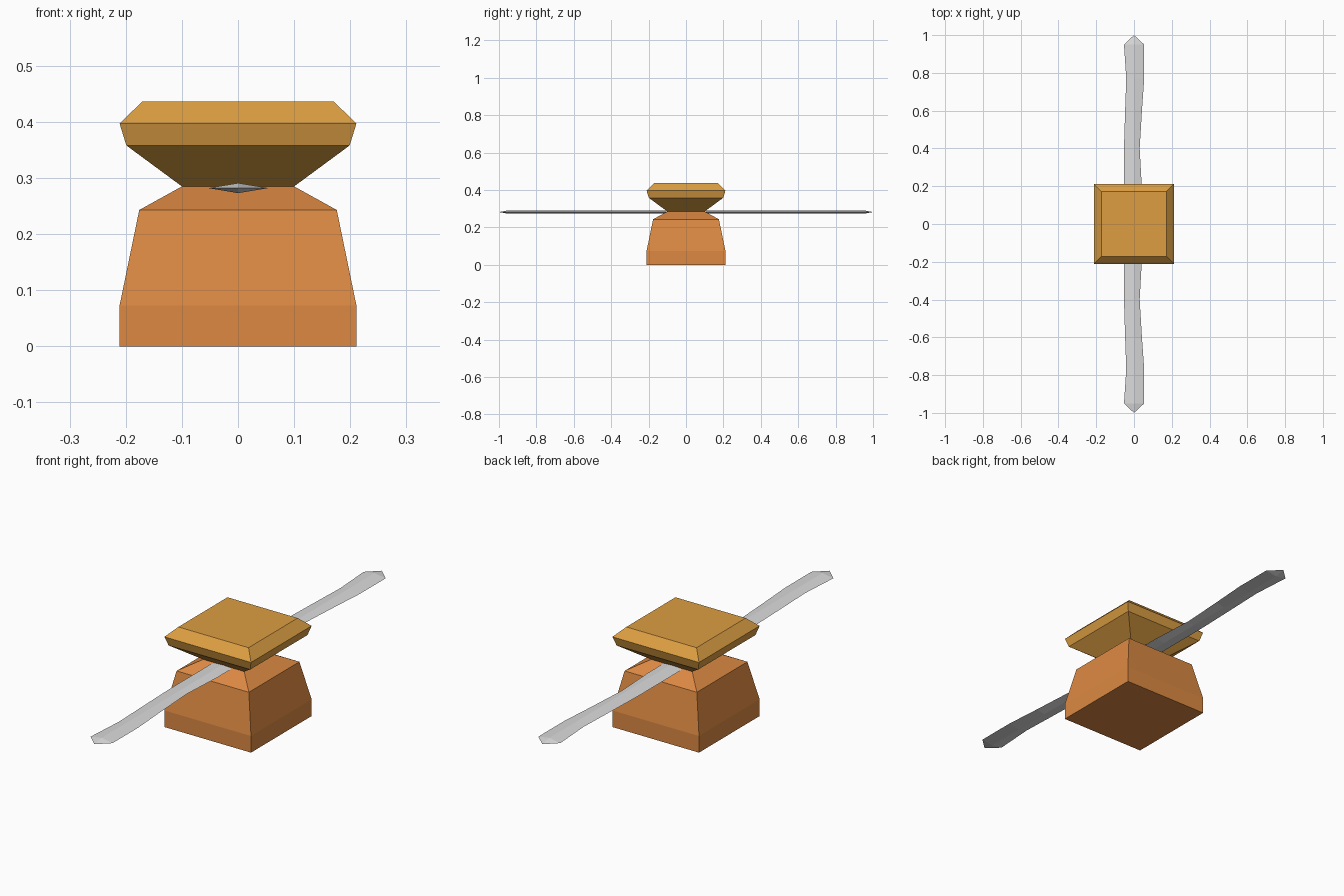
import bpy, bmesh

if "Cube" in bpy.data.objects:
    bpy.data.objects.remove(bpy.data.objects["Cube"])

def material(name, rgb):
    m = bpy.data.materials.new(name)
    lin = [((c / 255 + 0.055) / 1.055) ** 2.4 for c in rgb]
    m.diffuse_color = (*lin, 1)
    m.use_nodes = True
    m.node_tree.nodes["Principled BSDF"].inputs["Base Color"].default_value = m.diffuse_color
    return m

def loft(name, rings, mat, tips=None):
    """Join rings of four points; close the ends with faces or with tip points."""
    bm = bmesh.new()
    loops = [[bm.verts.new(p) for p in r] for r in rings]
    for a, b in zip(loops, loops[1:]):
        for i in range(4):
            j = (i + 1) % 4
            bm.faces.new((a[i], a[j], b[j], b[i]))
    for k, loop in enumerate((loops[0], loops[-1])):
        if tips:
            t = bm.verts.new(tips[k])
            for i in range(4):
                bm.faces.new((loop[i], loop[(i + 1) % 4], t))
        else:
            bm.faces.new(loop)
    bmesh.ops.recalc_face_normals(bm, faces=bm.faces)
    me = bpy.data.meshes.new(name)
    bm.to_mesh(me)
    bm.free()
    me.materials.append(mat)
    ob = bpy.data.objects.new(name, me)
    bpy.context.collection.objects.link(ob)
    return ob

def square(h, z):
    return [(-h, -h, z), (h, -h, z), (h, h, z), (-h, h, z)]

orange = material("copper orange", (220, 137, 66))
gold = material("gold", (220, 158, 66))
steel = material("steel grey", (218, 218, 218))

# square tapered base and flared cap, meeting at the narrow neck
loft("base", [square(h, z) for h, z in
              ((0.211, 0), (0.211, 0.073), (0.176, 0.243), (0.1, 0.285))], orange)
loft("cap", [square(h, z) for h, z in
             ((0.1, 0.285), (0.199, 0.358), (0.211, 0.397), (0.171, 0.436))], gold)

# thin wavy double blade with a diamond section: (y, left x, right x)
half = [(0.2, -0.053, 0.041), (0.4, -0.053, 0.03), (0.6, -0.047, 0.042),
        (0.77, -0.041, 0.054), (0.95, -0.053, 0.054)]
stations = [(-y, l, r) for y, l, r in reversed(half)] + half
zm = 0.282
loft("blade", [[(l, y, zm), (0, y, 0.273), (r, y, zm), (0, y, 0.291)]
               for y, l, r in stations], steel,
     tips=((0, -1, zm), (0, 1, zm)))
